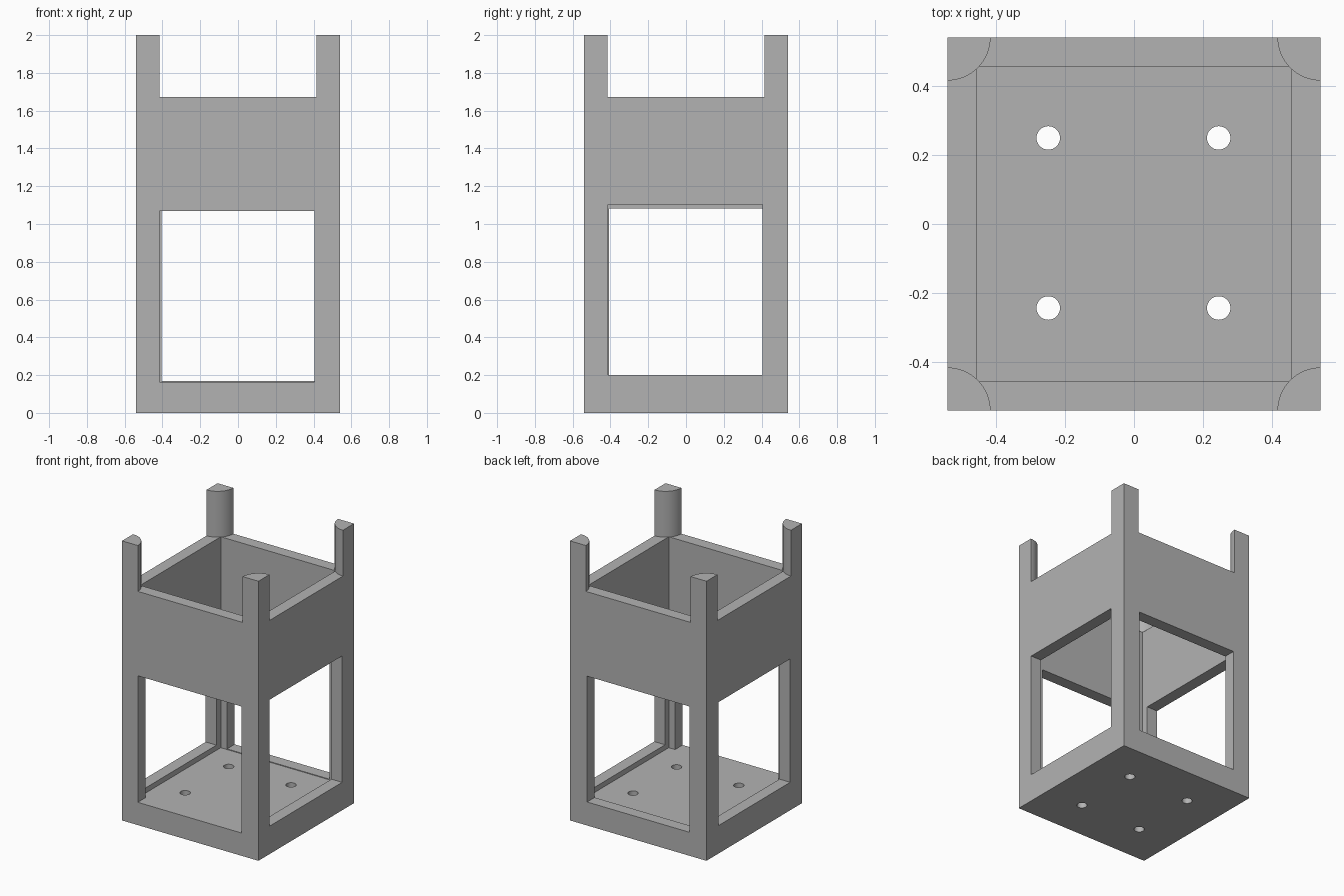
import bpy
import bmesh
from math import cos, sin, pi, radians
from mathutils import Matrix, Vector

default = bpy.data.objects.get("Cube")
if default:
    bpy.data.objects.remove(default, do_unlink=True)

HALF = 0.54      # outer half width
INNER = 0.455    # cavity half width
FLOOR = 0.163    # top of the base plate
RIM = 1.672      # top of the walls
TOP = 2.0        # top of the corner posts
POST = 0.125     # corner post radius

grey = bpy.data.materials.new("plain_grey")
grey.use_nodes = True
grey.diffuse_color = (0.45, 0.45, 0.45, 1)
grey.node_tree.nodes["Principled BSDF"].inputs["Base Color"].default_value = grey.diffuse_color


def add_object(name, bm):
    bmesh.ops.recalc_face_normals(bm, faces=bm.faces)
    mesh = bpy.data.meshes.new(name)
    bm.to_mesh(mesh)
    bm.free()
    mesh.materials.append(grey)
    obj = bpy.data.objects.new(name, mesh)
    bpy.context.collection.objects.link(obj)
    return obj


def box(name, low, high):
    low, high = Vector(low), Vector(high)
    bm = bmesh.new()
    bmesh.ops.create_cube(bm, size=1, matrix=Matrix.Translation((low + high) / 2)
                          @ Matrix.Diagonal((high - low).to_4d()))
    return add_object(name, bm)


def cylinder(name, x, y, radius, height):
    bm = bmesh.new()
    bmesh.ops.create_cone(bm, cap_ends=True, segments=32, radius1=radius,
                          radius2=radius, depth=height,
                          matrix=Matrix.Translation((x, y, 0)))
    return add_object(name, bm)


def activate(obj):
    bpy.ops.object.select_all(action='DESELECT')
    obj.select_set(True)
    bpy.context.view_layer.objects.active = obj


def cut(target, cutter):
    mod = target.modifiers.new("cut", 'BOOLEAN')
    mod.operation = 'DIFFERENCE'
    mod.solver = 'EXACT'
    mod.object = cutter
    activate(target)
    bpy.ops.object.modifier_apply(modifier=mod.name)
    bpy.data.objects.remove(cutter, do_unlink=True)


# Body: square tube closed by a base plate
body = box("body", (-HALF, -HALF, 0), (HALF, HALF, RIM))
cut(body, box("cavity", (-INNER, -INNER, FLOOR), (INNER, INNER, TOP)))

# Windows in the four walls
IN, OUT = 0.4, 0.7
cut(body, box("front_window", (-0.415, -OUT, FLOOR), (0.405, -IN, 1.068)))
cut(body, box("back_window", (-0.405, IN, 0.168), (0.405, OUT, 1.068)))
cut(body, box("left_window", (IN, -0.413, 0.2), (OUT, 0.406, 1.104)))
cut(body, box("right_window", (-OUT, -0.407, 0.2), (-IN, 0.406, 1.083)))

# Screw holes through the base plate
for x in (-0.248, 0.245):
    for y in (-0.243, 0.249):
        cut(body, cylinder("screw_hole", x, y, 0.034, 1))
activate(body)
bpy.ops.object.shade_smooth_by_angle(angle=radians(30))

# Quarter-round posts on the corners
bm = bmesh.new()
steps = 16
outline = [(HALF, HALF)]
for i in range(steps + 1):
    a = pi / 2 * i / steps
    outline.append((HALF - POST * cos(a), HALF - POST * sin(a)))
face = bm.faces.new([bm.verts.new((x, y, RIM)) for x, y in outline])
extruded = bmesh.ops.extrude_face_region(bm, geom=[face], use_keep_orig=True)
bmesh.ops.translate(bm, vec=(0, 0, TOP - RIM),
                    verts=[v for v in extruded["geom"] if isinstance(v, bmesh.types.BMVert)])
posts = add_object("corner_posts", bm)
mirror = posts.modifiers.new("mirror", 'MIRROR')
mirror.use_axis = (True, True, False)
mirror.use_mirror_merge = False
activate(posts)
bpy.ops.object.modifier_apply(modifier=mirror.name)
bpy.ops.object.shade_smooth_by_angle(angle=radians(30))
